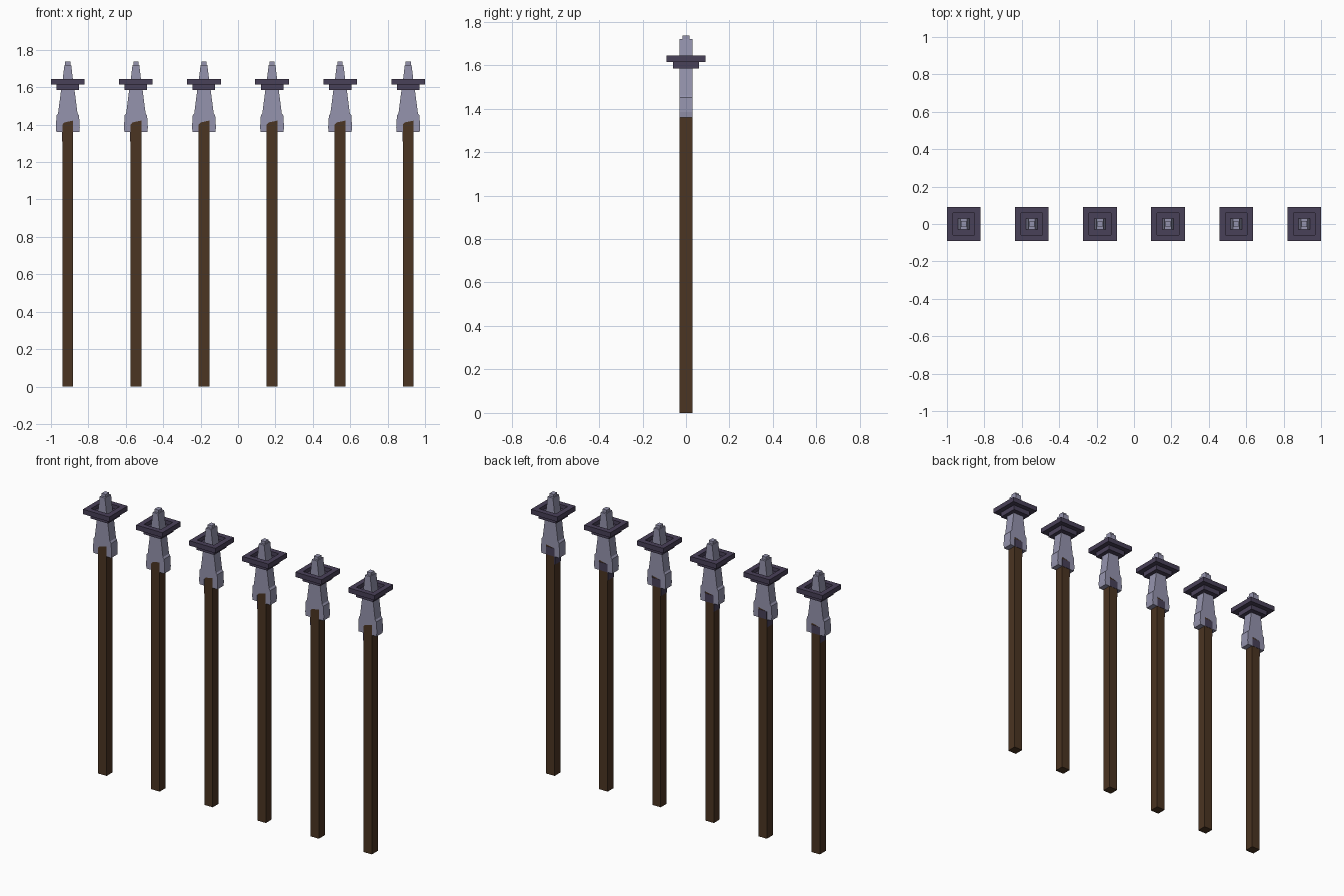
import bpy, bmesh

if "Cube" in bpy.data.objects:
    bpy.data.objects.remove(bpy.data.objects["Cube"])


def material(name, rgb):
    m = bpy.data.materials.new(name)
    m.diffuse_color = (*rgb, 1)
    m.use_nodes = True
    m.node_tree.nodes["Principled BSDF"].inputs["Base Color"].default_value = m.diffuse_color
    return m


WOOD = material("dark_brown_wood", (0.070, 0.035, 0.016))
STONE = material("lilac_grey_metal", (0.30, 0.295, 0.42))
DARK = material("dark_purple_metal", (0.066, 0.052, 0.098))


def finish(name, bm, mat):
    bmesh.ops.recalc_face_normals(bm, faces=bm.faces)
    me = bpy.data.meshes.new(name)
    bm.to_mesh(me)
    bm.free()
    me.materials.append(mat)
    ob = bpy.data.objects.new(name, me)
    bpy.context.collection.objects.link(ob)
    return ob


def box(name, x0, x1, y0, y1, z0, z1, mat):
    bm = bmesh.new()
    bmesh.ops.create_cube(bm, size=1)
    for v in bm.verts:
        v.co.x = x1 if v.co.x > 0 else x0
        v.co.y = y1 if v.co.y > 0 else y0
        v.co.z = z1 if v.co.z > 0 else z0
    return finish(name, bm, mat)


def extrude_profile(name, pts, cx, y, mat):
    # front outline (x, z) extruded through the depth
    bm = bmesh.new()
    f = bm.faces.new([bm.verts.new((cx + x, -y, z)) for x, z in pts])
    r = bmesh.ops.extrude_face_region(bm, geom=[f])
    for v in r["geom"]:
        if isinstance(v, bmesh.types.BMVert):
            v.co.y = y
    return finish(name, bm, mat)


def square_ring(name, cx, ro, ri, z0, z1, mat):
    bm = bmesh.new()
    corners = [(-1, -1), (1, -1), (1, 1), (-1, 1)]
    loops = [[bm.verts.new((cx + sx * r, sy * r, z)) for sx, sy in corners]
             for r, z in ((ro, z0), (ro, z1), (ri, z1), (ri, z0))]
    for k in range(4):
        a, b = loops[k], loops[(k + 1) % 4]
        for i in range(4):
            j = (i + 1) % 4
            bm.faces.new((a[i], a[j], b[j], b[i]))
    return finish(name, bm, mat)


# right side of the head outline, bottom to top, with the flared foot
side = [(0.061, 1.36), (0.064, 1.385), (0.060, 1.45), (0.052, 1.46),
        (0.036, 1.585), (0.027, 1.645), (0.018, 1.72)]
notch = [(-0.029, 1.36), (-0.029, 1.40), (-0.018, 1.412),
         (0.029, 1.422), (0.029, 1.36)]
outline = side + [(-x, z) for x, z in reversed(side)] + notch

for i in range(6):
    cx = -0.91 + 0.364 * i
    n = f"_{i + 1}"
    # wooden shaft
    box("shaft" + n, cx - 0.029, cx + 0.029, -0.029, 0.029, 0, 1.40, WOOD)
    # top of the shaft inside the notch, with the slanted end
    extrude_profile("shaft_tip" + n, [(-0.029, 1.40), (0.029, 1.40), (0.029, 1.422),
                                      (-0.018, 1.412)], cx, 0.029, WOOD)
    # tapered head straddling the shaft
    extrude_profile("head" + n, outline, cx, 0.03, STONE)
    # small cap
    box("cap" + n, cx - 0.014, cx + 0.014, -0.017, 0.017, 1.715, 1.737, STONE)
    # stepped square collar with a raised rim
    box("collar_base" + n, cx - 0.06, cx + 0.06, -0.06, 0.06, 1.585, 1.622, DARK)
    square_ring("collar_rim" + n, cx, 0.09, 0.058, 1.615, 1.645, DARK)
    # dark plates on the back and left of the shaft
    box("back_plate" + n, cx - 0.029, cx + 0.029, 0.026, 0.0305, 1.36, 1.41, DARK)
    box("left_plate" + n, cx - 0.0305, cx - 0.026, -0.029, 0.029, 1.31, 1.36, DARK)
